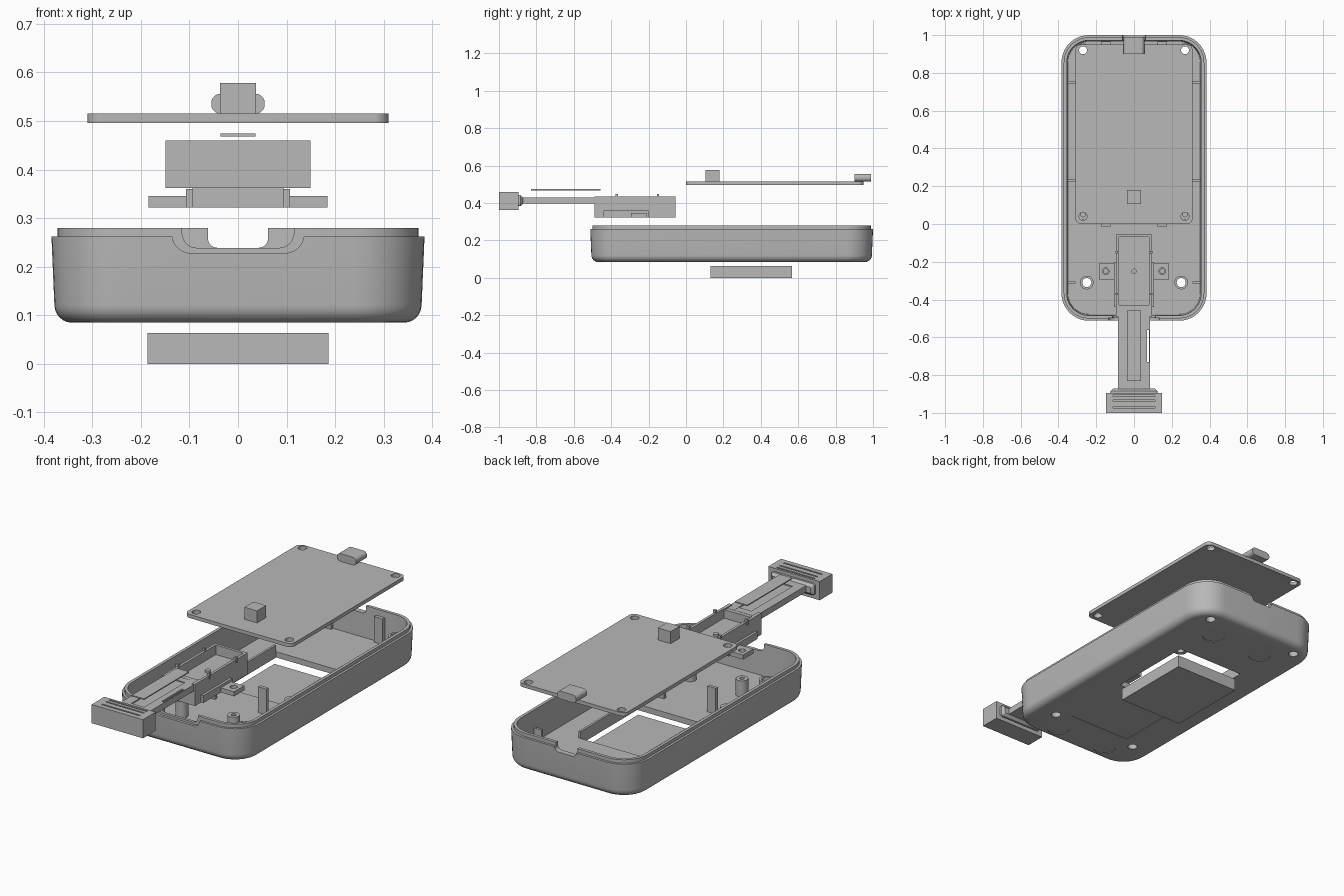
import bpy, bmesh, math
from mathutils import Matrix, Vector

if "Cube" in bpy.data.objects:
    bpy.data.objects.remove(bpy.data.objects["Cube"])

grey = bpy.data.materials.new("plain grey")
grey.use_nodes = True
COLOUR = (0.48, 0.48, 0.48, 1)
grey.diffuse_color = COLOUR
grey.node_tree.nodes["Principled BSDF"].inputs["Base Color"].default_value = COLOUR


def finish(name, bm):
    bmesh.ops.recalc_face_normals(bm, faces=bm.faces)
    mesh = bpy.data.meshes.new(name)
    bm.to_mesh(mesh)
    bm.free()
    mesh.materials.append(grey)
    ob = bpy.data.objects.new(name, mesh)
    bpy.context.collection.objects.link(ob)
    return ob


def box(name, x, y, z):
    """Box from three (low, high) ranges."""
    bm = bmesh.new()
    bmesh.ops.create_cube(bm, size=1)
    for v in bm.verts:
        v.co = [lo + (c + 0.5) * (hi - lo) for c, (lo, hi) in zip(v.co, (x, y, z))]
    return finish(name, bm)


def cyl(name, x, y, z, r, seg=32):
    bm = bmesh.new()
    bmesh.ops.create_cone(bm, cap_ends=True, segments=seg, radius1=r, radius2=r,
                          depth=z[1] - z[0],
                          matrix=Matrix.Translation((x, y, (z[0] + z[1]) / 2)))
    return finish(name, bm)


def loft(name, hx, hy, r, rings, centre=(0, 0, 0), along_y=False, seg=10):
    """Rounded rectangle swept through (inset, level) rings, capped at both ends."""
    bm = bmesh.new()
    loops = []
    for inset, level in rings:
        rr = max(r - inset, 0.002)
        loop = []
        for q, (sx, sy) in enumerate(((1, 1), (-1, 1), (-1, -1), (1, -1))):
            for i in range(seg + 1):
                a = (q + i / seg) * math.pi / 2
                u = sx * (hx - inset - rr) + rr * math.cos(a)
                v = sy * (hy - inset - rr) + rr * math.sin(a)
                p = (u, level, v) if along_y else (u, v, level)
                loop.append(bm.verts.new(Vector(p) + Vector(centre)))
        loops.append(loop)
    for a, b in zip(loops, loops[1:]):
        for i in range(len(a)):
            j = (i + 1) % len(a)
            bm.faces.new((a[i], a[j], b[j], b[i]))
    bm.faces.new(loops[0])
    bm.faces.new(loops[-1])
    return finish(name, bm)


def cut(target, *cutters):
    """Subtract the cutters, then discard them."""
    for c in cutters:
        m = target.modifiers.new("cut", "BOOLEAN")
        m.operation, m.solver, m.object = "DIFFERENCE", "EXACT", c
    deps = bpy.context.evaluated_depsgraph_get()
    mesh = bpy.data.meshes.new_from_object(target.evaluated_get(deps))
    target.modifiers.clear()
    target.data = mesh
    for c in cutters:
        bpy.data.objects.remove(c)


FLOOR = 0.115
SIDES = (("left", 1), ("right", -1))


def span(s, lo, hi):
    return tuple(sorted((s * lo, s * hi)))


# Case shell: filleted bottom, drafted wall, stepped lip, hollow inside
fillet = [(0.006 + 0.036 * (1 - math.sin(a)), 0.122 - 0.037 * math.cos(a))
          for a in [i * math.pi / 12 for i in range(7)]]
case = loft("case", 0.384, 0.756, 0.145, fillet + [
    (0, 0.262), (0.012, 0.262), (0.012, 0.28), (0.028, 0.28), (0.034, FLOOR)],
    centre=(0, 0.244, 0))
cut(case,
    loft("c", 0.136, 0.06, 0.04, [(0, -0.6), (0, -0.497)], (0, 0, 0.288), True),
    loft("c", 0.115, 0.06, 0.03, [(0, -0.6), (0, -0.4)], (0, 0, 0.299), True),
    loft("c", 0.062, 0.06, 0.02, [(0, 0.9), (0, 1.1)], (0, 0, 0.299), True),
    box("c", (-0.195, 0.195), (0.125, 0.595), (0, 0.2)))
for s in (1, -1):
    cut(case, cyl("c", s * 0.27, 0.92, (0, 0.2), 0.024),
        cyl("c", s * 0.25, -0.31, (0, 0.2), 0.024),
        cyl("c", s * 0.15, 0.80, (0, 0.088), 0.055),
        cyl("c", s * 0.15, -0.41, (0, 0.088), 0.055))
cut(case, box("c", (-0.18, 0.18), (-0.27, 0.05), (0, 0.087)))

# Screw bosses, upright posts, wall ribs and opening rim
for side, s in SIDES:
    for label, x, y, r, hole, top in (("rear", 0.27, 0.92, 0.036, 0.024, 0.2),
                                      ("middle", 0.27, 0.05, 0.03, 0.012, 0.2),
                                      ("front", 0.25, -0.31, 0.036, 0.024, 0.2),
                                      ("slider", 0.15, -0.25, 0.03, 0.012, 0.2)):
        boss = cyl(f"{label}_boss_{side}", s * x, y, (FLOOR - 0.005, top), r)
        cut(boss, cyl("c", s * x, y, (0, 0.4), hole))
    for label, y in (("rear", 0.958), ("middle", -0.005)):
        box(f"{label}_post_{side}", span(s, 0.125, 0.175), (y - 0.009, y + 0.009),
            (FLOOR - 0.005, 0.25))
    for i, y in enumerate((0.75, 0.23, -0.31)):
        box(f"wall_rib_{i}_{side}", span(s, 0.31, 0.357), (y - 0.006, y + 0.006),
            (FLOOR - 0.005, 0.19))
    box(f"opening_rim_{side}", span(s, 0.195, 0.207), (0.125, 0.595), (FLOOR - 0.005, 0.15))

# Battery cover below the opening
box("battery_cover", (-0.186, 0.186), (0.13, 0.568), (0, 0.064))

# Circuit board with button and connector
board = loft("circuit_board", 0.31, 0.475, 0.03, [(0, 0.496), (0, 0.515)], (0, 0.475, 0))
cut(board, *[cyl("c", s * 0.27, y, (0.4, 0.6), 0.021) for s in (1, -1) for y in (0.04, 0.92)])
box("button", (-0.037, 0.037), (0.105, 0.18), (0.515, 0.578))
loft("connector", 0.055, 0.0205, 0.019, [(0, 0.9), (0, 0.99)], (0, 0, 0.5355), True)

# Slider housing: open tray with a front mouth, ears and pins
housing = box("slider_housing", (-0.094, 0.094), (-0.49, -0.055), (0.322, 0.435))
cut(housing, box("c", (-0.08, 0.08), (-0.43, -0.07), (0.385, 0.6)),
    box("c", (-0.075, 0.075), (-0.6, -0.42), (0.43, 0.6)))
cyl("housing_pin", 0, -0.25, (0.38, 0.395), 0.014, 16)
for side, s in SIDES:
    box(f"housing_rail_{side}", span(s, 0.09, 0.107), (-0.44, -0.2), (0.322, 0.36))
    ear = box(f"housing_ear_{side}", span(s, 0.09, 0.184), (-0.295, -0.21), (0.322, 0.346))
    cut(ear, cyl("c", s * 0.15, -0.25, (0.2, 0.5), 0.018))
    for i, y in enumerate((-0.37, -0.15)):
        box(f"housing_clip_{i}_{side}", span(s, 0.084, 0.098), (y - 0.006, y + 0.006), (0.42, 0.449))

# Slider arm with a slot, and the strip above it
arm = box("slider_arm", (-0.086, 0.086), (-0.88, -0.45), (0.398, 0.431))
cut(arm, box("c", (0.068, 0.08), (-0.73, -0.56), (0.3, 0.5)),
    box("c", (-0.037, 0.037), (-0.83, -0.455), (0.425, 0.5)))
box("slider_strip", (-0.036, 0.036), (-0.83, -0.457), (0.468, 0.474))

# Grip: tapered collar and block with grooves on top
loft("grip_collar", 0.125, 0.03, 0.012, [(0, -0.9), (0, -0.885), (0.014, -0.872)],
     (0, 0, 0.413), True, 4)
grip = box("slider_grip", (-0.149, 0.149), (-1, -0.895), (0.362, 0.46))
cut(grip, *[box("c", (-0.11, 0.11), (y - 0.004, y + 0.004), (0.448, 0.5))
            for y in (-0.97, -0.935, -0.91)])

# Smooth the round surfaces, keep edges sharp
for ob in bpy.context.scene.objects:
    ob.select_set(ob.type == "MESH" and grey.name in ob.data.materials)
bpy.context.view_layer.objects.active = case
bpy.ops.object.shade_smooth_by_angle(angle=math.radians(30))
